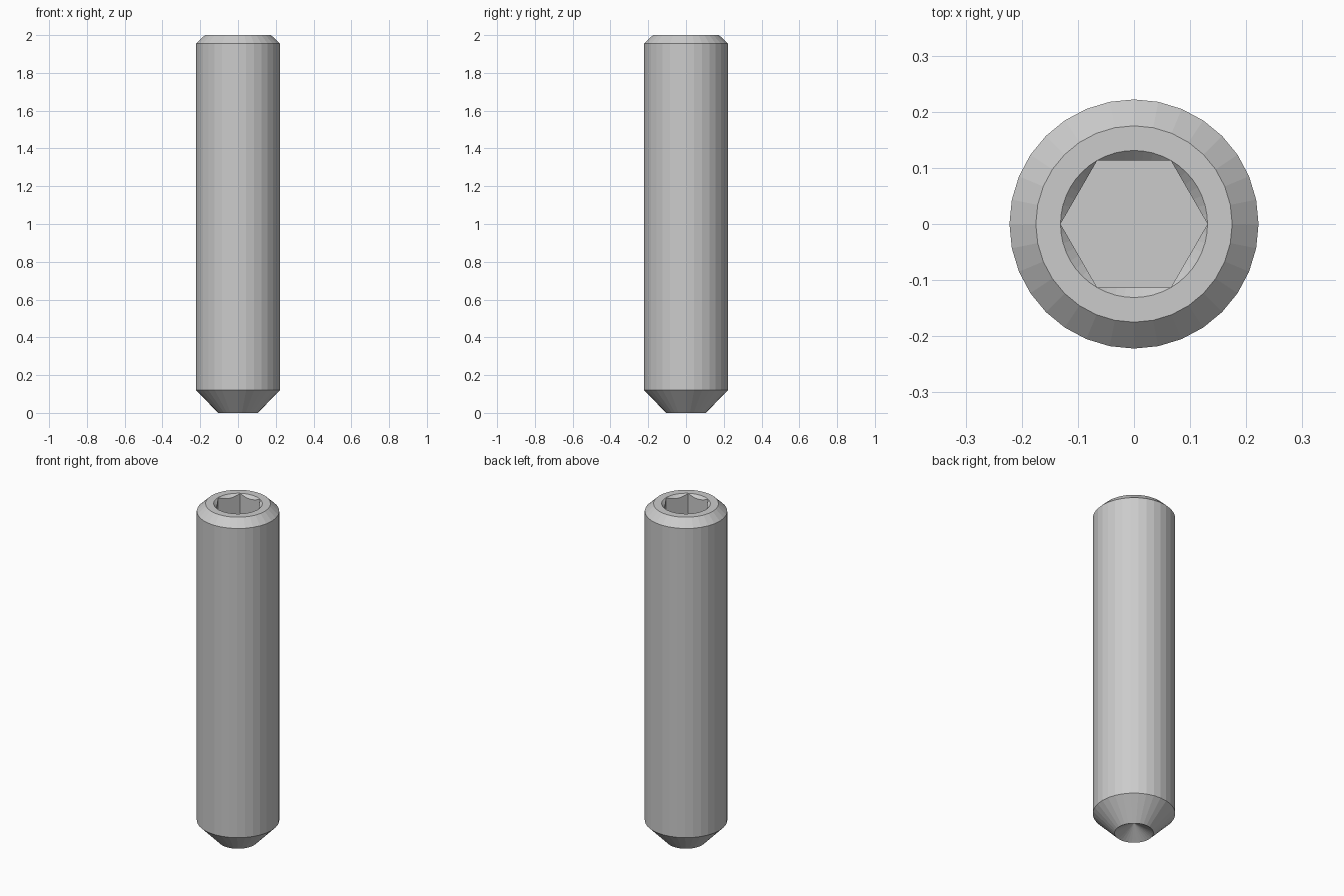
import bpy, bmesh
from math import sin, cos, pi

if "Cube" in bpy.data.objects:
    bpy.data.objects.remove(bpy.data.objects["Cube"])

bm = bmesh.new()


def ring(n, fn):
    """Closed ring of n vertices; fn(angle) gives (radius, z)."""
    out = []
    for i in range(n):
        a = 2 * pi * i / n
        r, z = fn(a)
        out.append(bm.verts.new((r * cos(a), r * sin(a), z)))
    return out


def skin(a, b):
    n = len(a)
    for i in range(n):
        j = (i + 1) % n
        bm.faces.new((a[i], a[j], b[j], b[i]))


# Outer body: cup rim, lower bevel, shank, top chamfer
profile = [(0.105, 0), (0.222, 0.12), (0.222, 1.955), (0.175, 2.0)]
body = [ring(32, lambda a, p=p: p) for p in profile]
for lo, hi in zip(body, body[1:]):
    skin(lo, hi)

# Conical cup in the lower point
apex = bm.verts.new((0, 0, 0.062))
for i in range(32):
    bm.faces.new((body[0][(i + 1) % 32], body[0][i], apex))

# Hex socket with a countersunk mouth
R = 0.131


def hex_r(a):
    return R * cos(pi / 6) / cos(a % (pi / 3) - pi / 6)


mouth = ring(48, lambda a: (R, 2.0))
wall_top = ring(48, lambda a: (hex_r(a), 2.0 - (R - hex_r(a))))
wall_bottom = ring(48, lambda a: (hex_r(a), 1.73))
skin(mouth, wall_top)
skin(wall_top, wall_bottom)
bm.faces.new(wall_bottom)

# Flat top annulus
edges = [bm.edges.get((r[i], r[(i + 1) % len(r)]))
         for r in (body[-1], mouth) for i in range(len(r))]
bmesh.ops.triangle_fill(bm, use_beauty=True, edges=edges, normal=(0, 0, 1))

# Merge the zero-width mouth edges at the hex corners
bmesh.ops.remove_doubles(bm, verts=bm.verts[:], dist=1e-5)
bmesh.ops.recalc_face_normals(bm, faces=bm.faces[:])

mesh = bpy.data.meshes.new("set_screw")
bm.to_mesh(mesh)
bm.free()
obj = bpy.data.objects.new("set_screw", mesh)
bpy.context.collection.objects.link(obj)
